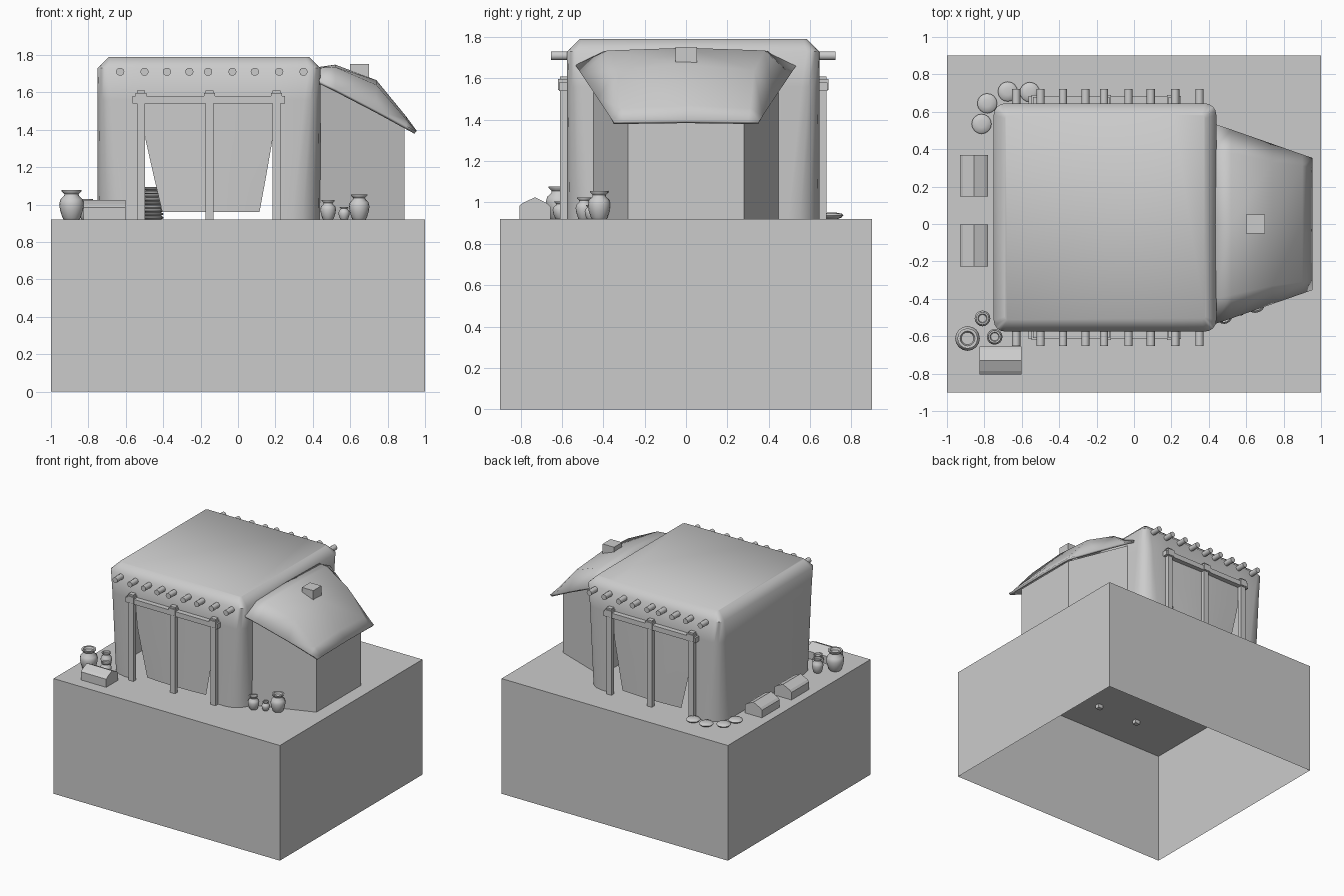
import bpy, bmesh, math
from mathutils import Matrix, Vector

if "Cube" in bpy.data.objects:
    bpy.data.objects.remove(bpy.data.objects["Cube"])

G = 0.92            # ground level
CY = 0.035          # house centre line in y


def make(name, verts, faces, smooth=None):
    me = bpy.data.meshes.new(name)
    me.from_pydata(verts, [], faces)
    bm = bmesh.new()
    bm.from_mesh(me)
    bmesh.ops.recalc_face_normals(bm, faces=bm.faces)
    bm.to_mesh(me)
    bm.free()
    ob = bpy.data.objects.new(name, me)
    bpy.context.collection.objects.link(ob)
    if smooth:
        bpy.ops.object.select_all(action='DESELECT')
        ob.select_set(True)
        bpy.context.view_layer.objects.active = ob
        bpy.ops.object.shade_smooth_by_angle(angle=math.radians(smooth))
    return ob


def box(name, x0, x1, y0, y1, z0, z1, bottom=True):
    v = [(x, y, z) for z in (z0, z1) for x, y in ((x0, y0), (x1, y0), (x1, y1), (x0, y1))]
    f = [(4, 5, 6, 7)] + [(i, (i + 1) % 4, (i + 1) % 4 + 4, i + 4) for i in range(4)]
    return make(name, v, f + ([(3, 2, 1, 0)] if bottom else []))


def lathe(name, x, y, z, prof, n=16):
    v = [(x + r * math.cos(2 * math.pi * i / n), y + r * math.sin(2 * math.pi * i / n), z + h)
         for r, h in prof for i in range(n)]
    f = [(k * n + i, k * n + (i + 1) % n, (k + 1) * n + (i + 1) % n, (k + 1) * n + i)
         for k in range(len(prof) - 1) for i in range(n)]
    f += [tuple(range(n)), tuple(range(len(v) - n, len(v)))]
    return make(name, v, f, 50)


# Hollow plinth, open underneath
box("base", -1, 1, -0.9, 0.9, 0, G, bottom=False)

# House shell: stacked rounded rings, doorway left open front and back
X0, X1, Y0, Y1 = -0.75, 0.44, CY - 0.61, CY + 0.61
D0, D1, SEG = -0.52, 0.21, 4


def ring(z, r, inset=0):
    x0, x1, y0, y1 = X0 + inset, X1 - inset, Y0 + inset, Y1 - inset
    pts = []
    for cx, cy, a in ((x0 + r, y0 + r, 180), (x1 - r, y0 + r, 270),
                      (x1 - r, y1 - r, 0), (x0 + r, y1 - r, 90)):
        for i in range(SEG + 1):
            t = math.radians(a + 90 * i / SEG)
            pts.append((cx + r * math.cos(t), cy + r * math.sin(t), z))
        if a == 180:
            pts += [(D0, y0, z), (D1, y0, z)]
        if a == 0:
            pts += [(D1, y1, z), (D0, y1, z)]
    return pts


rings = [ring(G, 0.15), ring(1.56, 0.085), ring(1.73, 0.06), ring(1.79, 0.02, 0.06)]
n = len(rings[0])
doors = {SEG + 1, 3 * (SEG + 1) + 2}
faces = [(k * n + i, k * n + (i + 1) % n, (k + 1) * n + (i + 1) % n, (k + 1) * n + i)
         for k in range(3) for i in range(n) if not (k == 0 and i in doors)]
faces.append(tuple(range(3 * n, 4 * n)))
make("house_shell", sum(rings, []), faces, 50)

# Door curtains, posts, beam and roof logs on both faces
for side, s in (("front", -1), ("back", 1)):
    def yy(d):
        return CY + s * (0.61 + d)
    rows = [(1.56, -0.51, 0.20), (1.35, -0.495, 0.185), (1.15, -0.45, 0.15), (0.96, -0.405, 0.115)]
    cols = 6
    v = [(a + (b - a) * c / cols, yy(-0.008 + 0.012 * math.sin(math.pi * c / cols)), z)
         for z, a, b in rows for c in range(cols + 1)]
    f = [(r * 7 + c, r * 7 + c + 1, r * 7 + c + 8, r * 7 + c + 7) for r in range(3) for c in range(cols)]
    make(side + "_curtain", v, f, 50)
    for x in (-0.519, -0.152, 0.206):
        ya, yb = sorted((yy(0.0), yy(0.035)))
        box(side + "_post", x - 0.022, x + 0.022, ya, yb, 0.89, 1.61)
        ya, yb = sorted((yy(0.0), yy(0.045)))
        box(side + "_post_binding", x - 0.03, x + 0.03, ya, yb, 1.545, 1.597)
    ya, yb = sorted((yy(0.0), yy(0.04)))
    box(side + "_beam", -0.565, 0.25, ya, yb, 1.54, 1.58)
    for x in (-0.63, -0.50, -0.38, -0.26, -0.16, -0.03, 0.09, 0.22, 0.35):
        ob = lathe(side + "_roof_log", 0, 0, 0, [(0.022, -0.03), (0.022, 0.078)], 10)
        ob.matrix_world = Matrix.Translation((x, CY + s * 0.58, 1.71)) @ Matrix.Rotation(-s * math.pi / 2, 4, 'X')
        ob.location.y = yy(-0.03 + 0.03)

# Side annex: tapering walls
plan = [(0.42, -0.455), (0.89, -0.28), (0.89, 0.28), (0.42, 0.455)]
tops = [1.66, 1.42, 1.42, 1.66]
make("annex_walls", [(x, y, G) for x, y in plan] + [(x, y, t) for (x, y), t in zip(plan, tops)],
     [(i, i + 1, i + 5, i + 4) for i in range(3)])

# Annex roof: cross-sections from house to eave, (x, eave y, eave z, shoulder y, shoulder z, ridge z)
secs = [(0.43, 0.535, 1.665, 0.40, 1.73, 1.735), (0.52, 0.505, 1.62, 0.38, 1.735, 1.748),
        (0.74, 0.428, 1.505, 0.33, 1.64, 1.665), (0.90, 0.372, 1.42, 0.31, 1.455, 1.47),
        (0.955, 0.353, 1.392, 0.30, 1.392, 1.395)]
v = []
for x, ey, ez, sy, sz, rz in secs:
    v += [(x, -ey, ez), (x, -sy, sz), (x, 0, rz), (x, sy, sz), (x, ey, ez)]
f = [(r * 5 + c, r * 5 + c + 1, r * 5 + c + 6, r * 5 + c + 5) for r in range(4) for c in range(4)]
roof = make("annex_roof", v, f, 60)
for p in roof.data.polygons:
    if p.normal.z < 0:
        p.flip()
m = roof.modifiers.new("thickness", 'SOLIDIFY')
m.thickness = 0.018
m.offset = -1

# Chimney
box("chimney", 0.60, 0.70, -0.05, 0.052, 1.62, 1.752)

# Jars: x, y, radius, height
jar = [(0.62, 0), (0.72, 0.05), (0.92, 0.3), (1.0, 0.52), (0.9, 0.68), (0.6, 0.8), (0.58, 0.86),
       (0.82, 0.96), (0.82, 1.0), (0.6, 1.0), (0.5, 0.9)]
for x, y, r, h in ((-0.89, -0.612, 0.066, 0.158), (-0.81, -0.505, 0.042, 0.11), (-0.745, -0.603, 0.042, 0.085),
                   (0.482, -0.492, 0.042, 0.103), (0.567, -0.46, 0.03, 0.068), (0.648, -0.42, 0.055, 0.135)):
    lathe("jar", x, y, G, [(a * r, b * h) for a, b in jar])

# Bowls at the back corner and a stack of dishes inside the doorway
for x, y in ((-0.785, 0.645), (-0.815, 0.535), (-0.675, 0.708), (-0.557, 0.705)):
    lathe("bowl", x, y, G, [(0.025, 0), (0.045, 0.008), (0.053, 0.018), (0.045, 0.026), (0.02, 0.031)])
for i in range(9):
    r = 0.058 - 0.001 * i
    lathe("stacked_dish", -0.455, 0.3, G + 0.0194 * i,
          [(r * 0.75, 0), (r, 0.007), (r, 0.013), (r * 0.75, 0.0194)], 14)

# Chests with faceted lids: centre x, y, turn
prof = [(-0.075, 0), (-0.075, 0.065), (-0.055, 0.08), (0.0, 0.105), (0.06, 0.075), (0.075, 0.06), (0.075, 0)]
for x, y, turn in ((-0.713, -0.73, 0), (-0.855, 0.258, 90), (-0.855, -0.115, 90)):
    k = len(prof)
    v = [(e, a, b) for e in (-0.112, 0.112) for a, b in prof]
    f = [(i, (i + 1) % k, (i + 1) % k + k, i + k) for i in range(k)] + [tuple(range(k)), tuple(range(k, 2 * k))]
    ob = make("chest", v, f)
    ob.location = (x, y, G)
    ob.rotation_euler.z = math.radians(turn)
